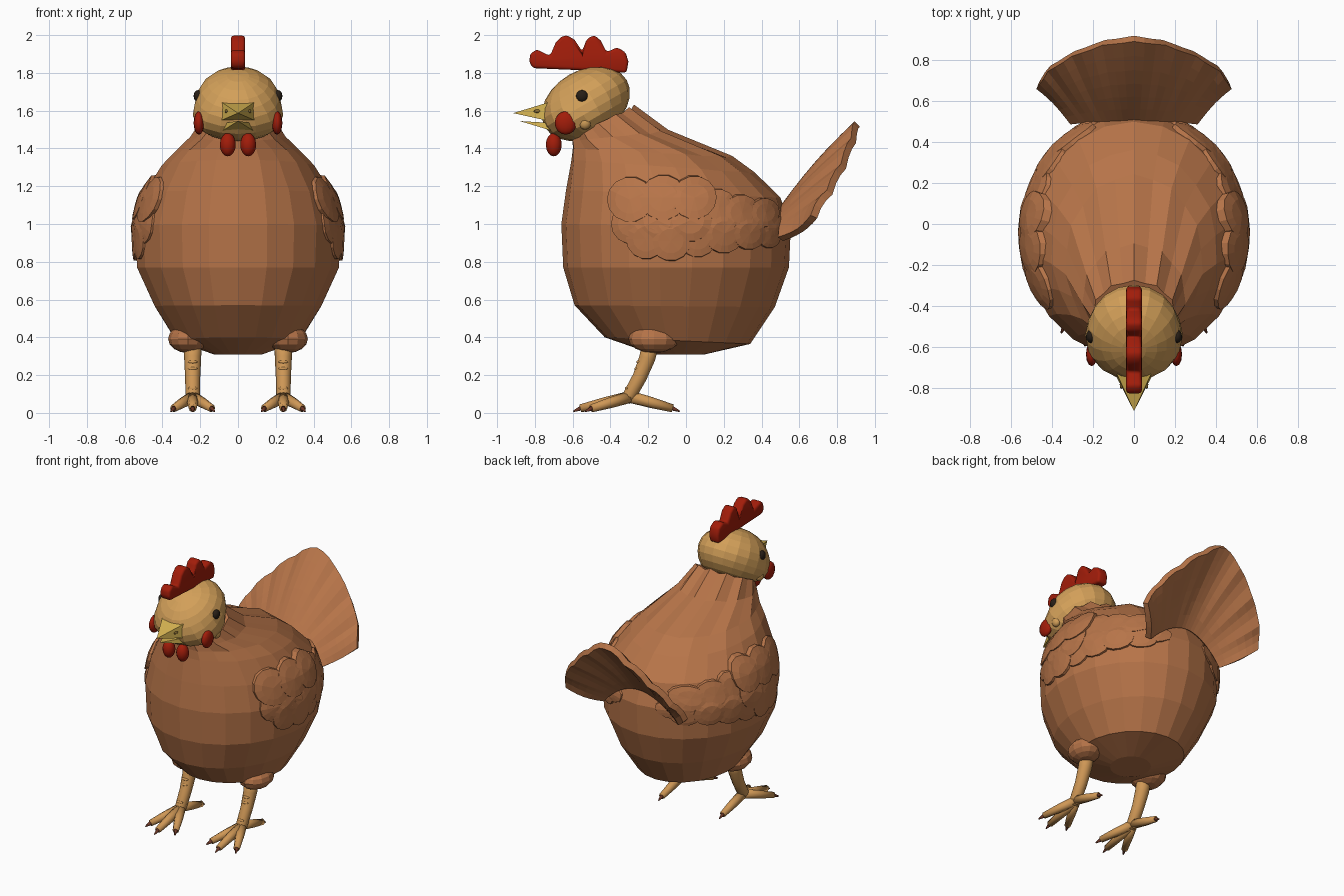
import bpy, bmesh, math
from mathutils import Vector, Matrix

if "Cube" in bpy.data.objects:
    bpy.data.objects.remove(bpy.data.objects["Cube"])


def material(name, rgb):
    m = bpy.data.materials.new(name)
    m.diffuse_color = (*rgb, 1)
    m.use_nodes = True
    m.node_tree.nodes["Principled BSDF"].inputs["Base Color"].default_value = m.diffuse_color
    return m


BROWN = material("feather brown", (0.47, 0.175, 0.066))
TAN = material("head tan", (0.65, 0.35, 0.10))
LEG = material("leg tan", (0.62, 0.31, 0.092))
BEAK = material("beak yellow", (0.68, 0.46, 0.085))
NOSTRIL = material("nostril dark yellow", (0.25, 0.15, 0.03))
RED = material("comb red", (0.36, 0.012, 0.003))
EYE = material("eye black", (0.02, 0.013, 0.008))
CLAW = material("claw brown", (0.16, 0.04, 0.02))


def finish(bm, name, mat, smooth=False):
    bmesh.ops.recalc_face_normals(bm, faces=bm.faces)
    me = bpy.data.meshes.new(name)
    bm.to_mesh(me)
    bm.free()
    me.materials.append(mat)
    ob = bpy.data.objects.new(name, me)
    bpy.context.collection.objects.link(ob)
    for p in me.polygons:
        p.use_smooth = smooth
    return ob


def loft(name, rings, mat, smooth=False):
    """Closed skin through a list of equal-sized rings of points."""
    bm = bmesh.new()
    loops = [[bm.verts.new(p) for p in r] for r in rings]
    n = len(loops[0])
    for a, b in zip(loops, loops[1:]):
        for i in range(n):
            j = (i + 1) % n
            bm.faces.new((a[i], a[j], b[j], b[i]))
    bm.faces.new(loops[0])
    bm.faces.new(loops[-1])
    return finish(bm, name, mat, smooth)


def tube(name, path, mat, sides=8):
    """Tapered limb through (x, y, z, radius) points."""
    pts = [Vector(p[:3]) for p in path]
    rings = []
    for i, p in enumerate(pts):
        d = pts[min(i + 1, len(pts) - 1)] - pts[max(i - 1, 0)]
        q = d.to_track_quat('Z', 'Y')
        rings.append([p + q @ Vector((math.cos(t), math.sin(t), 0)) * path[i][3]
                      for t in (math.tau * k / sides for k in range(sides))])
    return loft(name, rings, mat, True)


def ellipsoid(name, loc, size, mat, tilt=0, seg=12, rings=8, smooth=True):
    bm = bmesh.new()
    bmesh.ops.create_uvsphere(bm, u_segments=seg, v_segments=rings, radius=1)
    bm.transform(Matrix.Translation(loc) @ Matrix.Rotation(math.radians(tilt), 4, 'X')
                 @ Matrix.Diagonal((*size, 1)))
    return finish(bm, name, mat, smooth)


# Body and neck: tilted rings as front y, front z, back y, back z, half width, pleat
BODY = [(-.17, .31, .10, .31, .13, 0), (-.43, .40, .34, .365, .33, 0),
        (-.59, .57, .47, .56, .445, 0), (-.65, .77, .545, .77, .54, 0),
        (-.66, 1.0, .555, .98, .55, 0), (-.635, 1.18, .50, 1.14, .50, 0),
        (-.61, 1.34, .36, 1.27, .405, .008), (-.605, 1.40, .238, 1.355, .335, .014),
        (-.605, 1.44, -.10, 1.49, .25, .022), (-.60, 1.47, -.28, 1.62, .20, .03)]
SEG = 22
rings = []
for yf, zf, yb, zb, hw, pleat in BODY:
    ring = []
    for k in range(SEG):
        t = math.tau * (k + .5) / SEG
        sign = 1 if k % 2 else -1
        s = 1 + sign * pleat
        c = math.sin(t)
        ring.append((hw * s * math.cos(t), (yf + yb) / 2 + (yb - yf) / 2 * c * s,
                     (zf + zb) / 2 + (zb - zf) / 2 * c + sign * pleat * .4 * max(c, 0)))
    rings.append(ring)
loft("body", rings, BROWN)


def on_body(y, z, off):
    """Point on the right flank, pushed outward by off."""
    for a, b in zip(BODY, BODY[1:]):
        za, zb = (a[1] + a[3]) / 2, (b[1] + b[3]) / 2
        if za <= z <= zb:
            break
    f = (z - za) / (zb - za)
    yf, _, yb, _, hw, _ = [p + (q - p) * f for p, q in zip(a, b)]
    yc, r = (yf + yb) / 2, (yb - yf) / 2
    u = max(-.97, min(.97, (y - yc) / r))
    x = hw * math.sqrt(1 - u * u)
    n = Vector((x / hw ** 2, u / r, 0)).normalized()
    return Vector((x, yc + u * r, z)) + n * off


# Wings: overlapping shallow feathers as y, z, radius
FEATHERS = [(-.29, 1.13, .125), (-.12, 1.14, .125), (.04, 1.14, .12), (.17, 1.09, .10),
            (.29, 1.06, .10), (.41, 1.06, .08), (-.29, 1.0, .11), (-.15, 1.02, .12),
            (.02, 1.02, .12), (.47, .98, .07), (-.21, .92, .11), (-.08, .91, .11),
            (.06, .93, .11), (.20, .95, .11), (.33, .95, .09), (.44, .93, .06)]
for side, sx in (("right", 1), ("left", -1)):
    bm = bmesh.new()
    for i, (y, z, r) in enumerate(FEATHERS):
        # the leading upper feathers stand out a little more
        lift = .003 * (i % 3) + .10 * max(0, z - 1.0) * (y < .1)
        mid = bm.verts.new(on_body(y, z, .011 + lift))
        loops = []
        for frac, off in ((.6, .010 + lift), (.95, .006 + lift), (1, -.02)):
            loops.append([bm.verts.new(on_body(y + r * frac * math.cos(t), z + r * frac * math.sin(t), off))
                          for t in (math.tau * k / 14 for k in range(14))])
        for k in range(14):
            j = (k + 1) % 14
            bm.faces.new((mid, loops[0][k], loops[0][j]))
            for a, b in zip(loops, loops[1:]):
                bm.faces.new((a[k], b[k], b[j], a[j]))
    bm.transform(Matrix.Diagonal((sx, 1, 1, 1)))
    finish(bm, side + "_wing", BROWN)

# Tail: pleated fan whose sides sweep backward
TIPS = [Vector(p) for p in ((0, .905, 1.55), (.15, .885, 1.46), (.30, .83, 1.32),
                            (.42, .755, 1.18), (.475, .67, 1.05))]
bm = bmesh.new()
COLS, ROWS = 24, 6
grid = []
for c in range(COLS + 1):
    u = 2 * c / COLS - 1
    a = abs(u) * 4
    i = min(int(a), 3)
    tip = TIPS[i].lerp(TIPS[i + 1], a - i)
    tip.x *= 1 if u >= 0 else -1
    base = Vector((.30 * u, .52 - .02 * u * u, 1.09 - .17 * u * u))
    reach = 1 if c % 3 else .975
    col = []
    for r in range(ROWS + 1):
        v = r / ROWS
        p = base.lerp(tip, v * reach)
        bulge = (.035 * u * u - .015) * math.sin(math.pi * v)
        p += Vector((0, .8, -.6)) * ((0 if c % 3 else .014) * v + bulge)
        col.append(bm.verts.new(p))
    grid.append(col)
for a, b in zip(grid, grid[1:]):
    for r in range(ROWS):
        bm.faces.new((a[r], b[r], b[r + 1], a[r + 1]))
tail = finish(bm, "tail", BROWN)
mod = tail.modifiers.new("thickness", 'SOLIDIFY')
mod.thickness = .04
mod.offset = 0

# Head: tilted egg with full cheeks
head = ellipsoid("head", (0, -.53, 1.637), (.228, .25, .177), TAN, 30, 18, 12, False)
for v in head.data.vertices:
    v.co.x *= 1 + 1.7 * max(0, 1.637 - v.co.z)

# Comb: lobed side profile given thickness and rounded edges
PROFILE = [(-.81, 1.825), (-.83, 1.855), (-.825, 1.90), (-.79, 1.925), (-.72, 1.89), (-.69, 1.96),
           (-.66, 1.99), (-.63, 2.0), (-.59, 1.975), (-.55, 1.915), (-.525, 1.98), (-.485, 2.0),
           (-.45, 1.97), (-.42, 1.91), (-.365, 1.935), (-.32, 1.91), (-.305, 1.86), (-.315, 1.80),
           (-.455, 1.81)]
comb = loft("comb", [[(x, y, z) for y, z in PROFILE] for x in (-.038, .038)], RED, True)
mod = comb.modifiers.new("rounding", 'BEVEL')
mod.width = .016
mod.segments = 3


def beak(name, w, y, z0, z1, tip):
    bm = bmesh.new()
    v = [bm.verts.new(p) for p in ((-w, y, z0), (w, y, z0), (w * .9, y, z1), (-w * .9, y, z1))]
    t = bm.verts.new(tip)
    bm.faces.new(v)
    for i in range(4):
        bm.faces.new((v[i], v[(i + 1) % 4], t))
    finish(bm, name, BEAK)


beak("upper_beak", .097, -.725, 1.545, 1.645, (0, -.915, 1.587))
beak("lower_beak", .08, -.715, 1.495, 1.535, (0, -.88, 1.545))

for side, sx in (("right", 1), ("left", -1)):
    # Face details
    ellipsoid(side + "_eye", (sx * .212, -.55, 1.677), (.023, .032, .032), EYE)
    ellipsoid(side + "_cheek", (sx * .207, -.637, 1.535), (.028, .058, .062), RED)
    ellipsoid(side + "_ear", (sx * .205, -.535, 1.535), (.026, .033, .035), TAN)
    ellipsoid(side + "_wattle", (sx * .054, -.70, 1.42), (.042, .042, .062), RED)
    ellipsoid(side + "_nostril", (sx * .062, -.785, 1.597), (.008, .022, .009), NOSTRIL, 0, 8, 6)

    # Legs and feet
    ellipsoid(side + "_thigh", (sx * .265, -.17, .392), (.105, .135, .075), BROWN, 0, 12, 8, False)
    x = sx * .24
    tube(side + "_leg", [(x, -.185, .38, .048), (x, -.205, .29, .045), (x, -.245, .19, .040),
                         (x, -.30, .09, .038), (x, -.32, .06, .025)], LEG, 10)
    for z, y in ((.27, -.252), (.235, -.262), (.13, -.312)):
        ellipsoid(side + "_leg_scale", (x, y, z), (.026, .012, .009), LEG, 20, 8, 6)
    toes = {"outer": (.34, -.50), "middle": (.24, -.56), "inner": (.14, -.50), "rear": (.24, -.07)}
    for toe, (tx, ty) in toes.items():
        start = Vector((x, -.295, .085))
        end = Vector((sx * tx, ty, .024))
        mid = start.lerp(end, .5)
        tube(f"{side}_{toe}_toe", [(*start, .032), (*mid, .029), (*end, .021)], LEG)
        claw = end + (end - start).normalized() * .038
        claw.z = .008
        tube(f"{side}_{toe}_claw", [(*end.lerp(start, .02), .015), (*claw, .004)], CLAW, 6)
